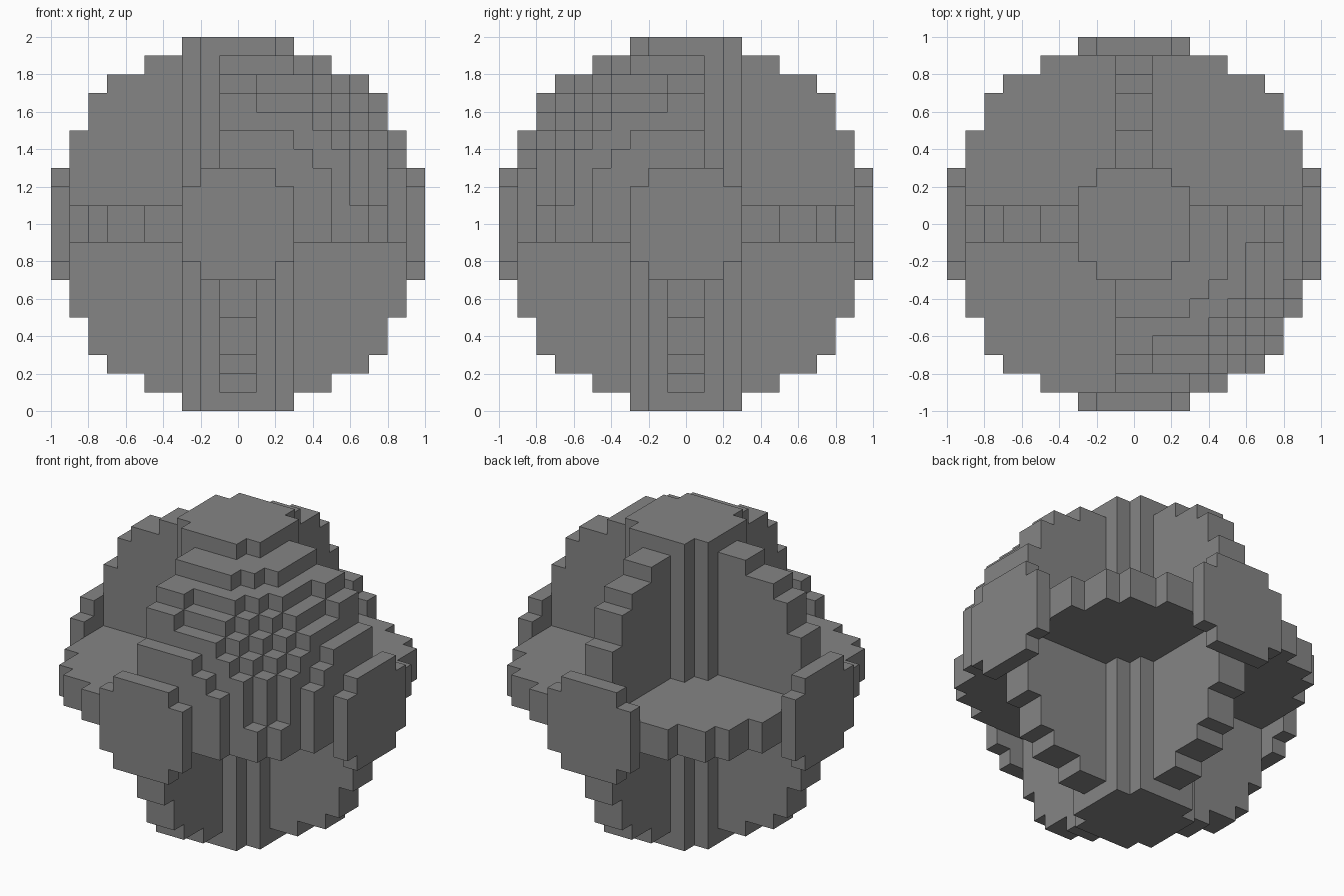
import bpy
import bmesh
from mathutils import Vector

old = bpy.data.objects.get("Cube")
if old:
    bpy.data.objects.remove(old, do_unlink=True)

CELL = 0.1      # block size
R = 10          # sphere radius in blocks

grey = bpy.data.materials.new("mid grey")
grey.use_nodes = True
colour = (0.235, 0.235, 0.235, 1)
grey.diffuse_color = colour
grey.node_tree.nodes["Principled BSDF"].inputs["Base Color"].default_value = colour


def width(layer, row):
    """Blocks from the axis to the sphere's edge, leaving out the outermost caps."""
    d2 = (layer + 0.5) ** 2 + (row + 0.5) ** 2
    return sum(d2 + (j + 0.5) ** 2 <= R * R for j in range(R - 1))


def stairs(layer, first, least):
    """Stepped corners of one quarter of a slice through the sphere."""
    pts = []
    for i in range(first, R - 1):
        a = max(width(layer, i), least)
        b = max(width(layer, i + 1), least) if i < R - 2 else least
        if a != b:
            pts += [(a, i + 1), (b, i + 1)]
    return pts


def full_outline(layer):
    q = [p for p in stairs(layer, 0, 0) if p[0] > 0]
    loop = q + [(-x, y) for x, y in reversed(q)]
    return loop + [(-x, -y) for x, y in loop]


def quarter_outline(layer):
    # Starts one block out, beside the crossing discs
    q = [(1, 1), (width(layer, 1), 1)] + stairs(layer, 1, 1)
    return [(x, -y) for x, y in q]


def add_prism(bm, outline, axis, lo, hi):
    """Extrude a block outline along an axis, in blocks from the centre."""
    def place(a, b, h):
        co = {"x": (h, a, b), "y": (b, h, a), "z": (a, b, h)}[axis]
        return Vector(co) * CELL + Vector((0, 0, 1))
    low = [bm.verts.new(place(a, b, lo)) for a, b in outline]
    high = [bm.verts.new(place(a, b, hi)) for a, b in outline]
    bm.faces.new(low[::-1])
    bm.faces.new(high)
    n = len(outline)
    for i in range(n):
        j = (i + 1) % n
        bm.faces.new((low[i], low[j], high[j], high[i]))


def make_part(name, prisms):
    bm = bmesh.new()
    for prism in prisms:
        add_prism(bm, *prism)
    bmesh.ops.recalc_face_normals(bm, faces=bm.faces)
    mesh = bpy.data.meshes.new(name)
    bm.to_mesh(mesh)
    bm.free()
    mesh.materials.append(grey)
    obj = bpy.data.objects.new(name, mesh)
    bpy.context.collection.objects.link(obj)


# Three crossing discs
disc = full_outline(0)
for name, axis in (("side_disc", "x"), ("front_disc", "y"), ("level_disc", "z")):
    make_part(name, [(disc, axis, -1, 1)])

# Upright column through the centre
cap = full_outline(R - 1)
make_part("column", [(cap, "z", -R, R)])

# Caps on the four sides
for name, axis, lo in (("left_cap", "x", R - 1), ("right_cap", "x", -R),
                       ("back_cap", "y", R - 1), ("front_cap", "y", -R)):
    make_part(name, [(cap, axis, lo, lo + 1)])

# Solid stepped eighth at the upper front left, equal layers joined
layers = []
for k in range(1, R - 1):
    outline = quarter_outline(k)
    if layers and layers[-1][0] == outline:
        layers[-1][3] = k + 1
    else:
        layers.append([outline, "z", k, k + 1])
make_part("solid_eighth", layers)
